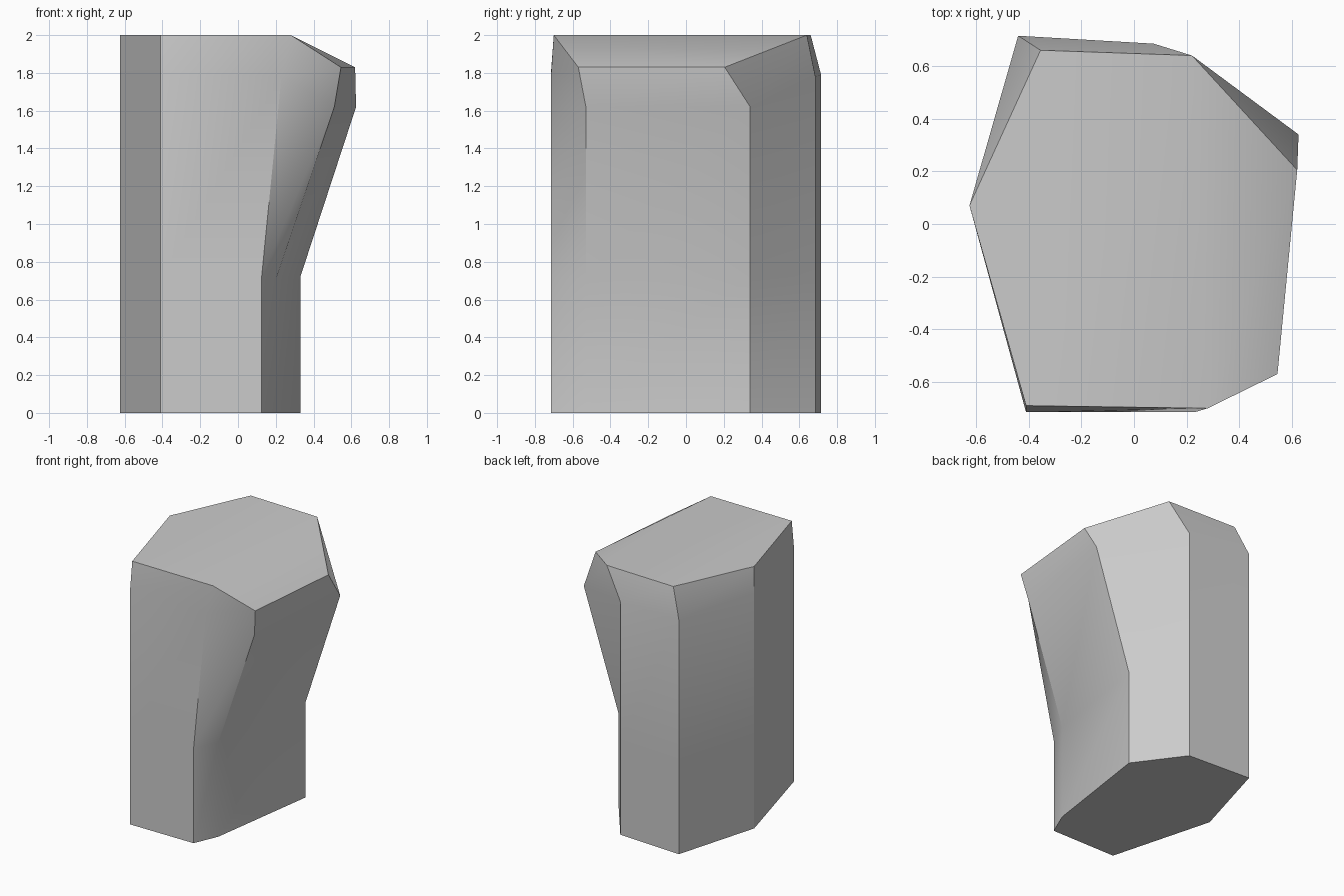
import bpy, bmesh

if "Cube" in bpy.data.objects:
    bpy.data.objects.remove(bpy.data.objects["Cube"])

# Seven-sided base outline, counter-clockwise from the left corner
base = [(-.625, .07), (-.41, -.715), (.125, -.715), (.205, -.53),
        (.33, .34), (.075, .685), (-.44, .715)]
# The right-hand corners flare outward at shoulder height
flare = {2: .105, 3: .305, 4: .295}
shoulder_z = [1.8, 1.8, 1.78, 1.62, 1.62, 1.78, 1.79]
# Tapered rim; two right corners are cut lower
rim = [(-.625, .07, 2), (-.41, -.69, 2), (.28, -.70, 2), (.545, -.57, 1.83),
       (.62, .205, 1.83), (.22, .64, 2), (-.355, .66, 2)]

rings = [
    [(x, y, 0) for x, y in base],
    [(x, y, .72) for x, y in base],
    [(x + flare.get(i, 0), y, shoulder_z[i]) for i, (x, y) in enumerate(base)],
    rim,
]

# Loft the rings into one solid
bm = bmesh.new()
loops = [[bm.verts.new(p) for p in ring] for ring in rings]
n = len(base)
for low, high in zip(loops, loops[1:]):
    for i in range(n):
        j = (i + 1) % n
        bm.faces.new((low[i], low[j], high[j], high[i]))

# Flat bottom, level top and sloping top facet
top = loops[-1]
bm.faces.new(loops[0][::-1])
bm.faces.new([top[i] for i in (0, 1, 2, 5, 6)])
bm.faces.new([top[i] for i in (2, 3, 4, 5)])
bmesh.ops.recalc_face_normals(bm, faces=bm.faces)

mesh = bpy.data.meshes.new("rock_pillar")
bm.to_mesh(mesh)
bm.free()
pillar = bpy.data.objects.new("rock_pillar", mesh)
bpy.context.collection.objects.link(pillar)

# Soft shading across shallow bends, crisp edges elsewhere
bpy.context.view_layer.objects.active = pillar
pillar.select_set(True)
bpy.ops.object.shade_smooth_by_angle(angle=.53)
